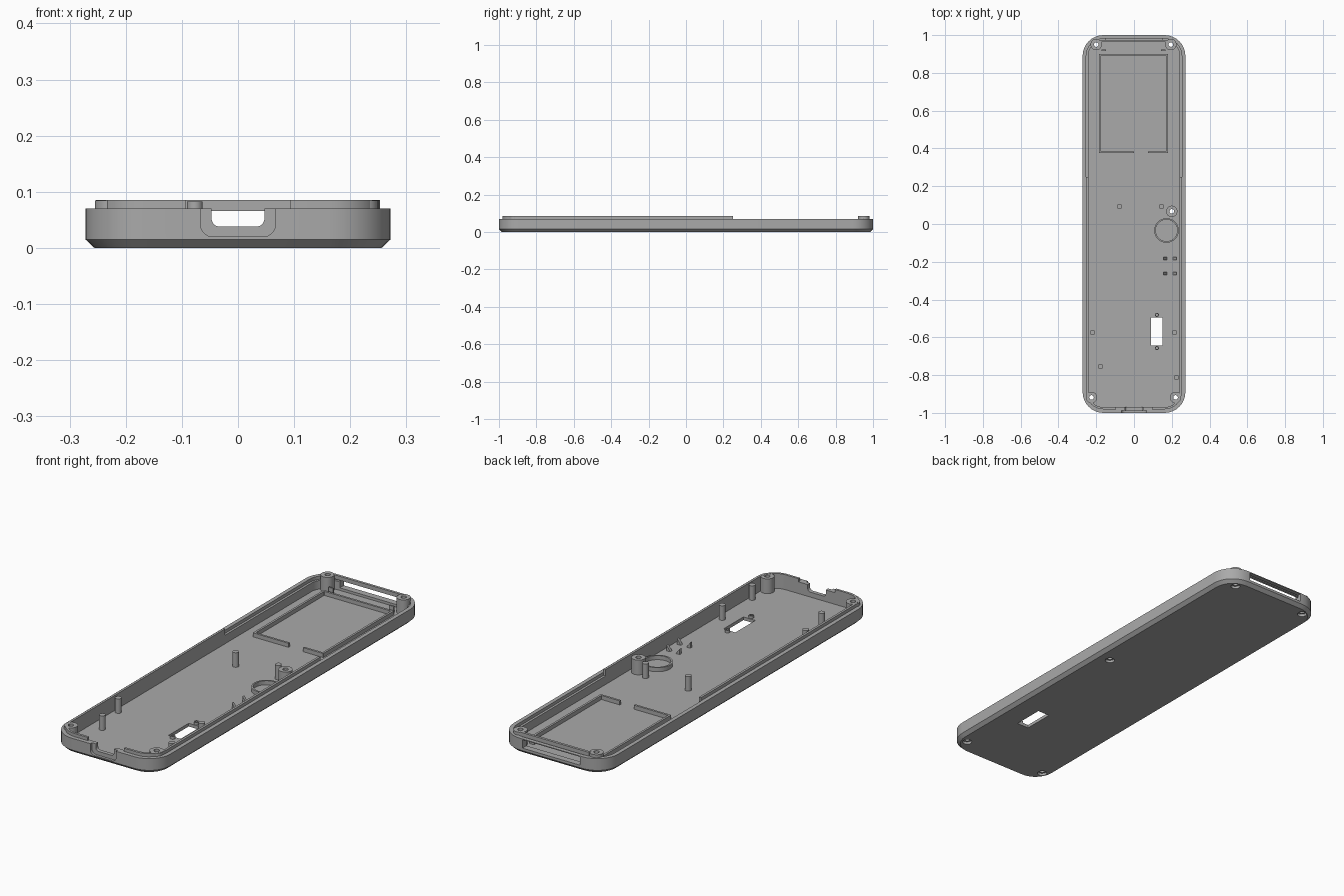
import bpy, bmesh, math
from mathutils import Vector

if "Cube" in bpy.data.objects:
    bpy.data.objects.remove(bpy.data.objects["Cube"])

grey = bpy.data.materials.new("mid_grey")
grey.use_nodes = True
colour = (0.4, 0.4, 0.4, 1)
grey.diffuse_color = colour
grey.node_tree.nodes["Principled BSDF"].inputs["Base Color"].default_value = colour

HX, HY, RADIUS = 0.272, 1.0, 0.11
RIM, TOP, FLOOR = 0.07, 0.085, 0.015
LIP, INNER = 0.019, 0.03


def finish(name, bm):
    bmesh.ops.recalc_face_normals(bm, faces=bm.faces)
    mesh = bpy.data.meshes.new(name)
    bm.to_mesh(mesh)
    bm.free()
    ob = bpy.data.objects.new(name, mesh)
    bpy.context.collection.objects.link(ob)
    mesh.materials.append(grey)
    return ob


def rounded(hx, hy, r, steps=8):
    """Outline of a rounded rectangle, counter-clockwise."""
    pts = []
    for k, (sx, sy) in enumerate([(1, 1), (-1, 1), (-1, -1), (1, -1)]):
        for i in range(steps + 1):
            a = math.pi / 2 * (k + i / steps)
            pts.append((sx * (hx - r) + r * math.cos(a), sy * (hy - r) + r * math.sin(a)))
    return pts


def shell(inset):
    return rounded(HX - inset, HY - inset, RADIUS - inset)


def circle(r, n=32):
    return [(r * math.cos(2 * math.pi * i / n), r * math.sin(2 * math.pi * i / n)) for i in range(n)]


def loft(name, sections, at=(0, 0), closed=False, upright=False):
    """Skin equal outlines; closed joins last to first, otherwise ends are capped."""
    bm = bmesh.new()
    rings = []
    for pts, h in sections:
        rings.append([bm.verts.new((x + at[0], h, y + at[1]) if upright
                                   else (x + at[0], y + at[1], h)) for x, y in pts])
    pairs = list(zip(rings, rings[1:]))
    if closed:
        pairs.append((rings[-1], rings[0]))
    else:
        bm.faces.new(rings[0])
        bm.faces.new(rings[-1])
    n = len(rings[0])
    for a, b in pairs:
        for i in range(n):
            j = (i + 1) % n
            bm.faces.new((a[i], a[j], b[j], b[i]))
    return finish(name, bm)


def tube(name, outer, inner, z0, z1, at=(0, 0)):
    return loft(name, [(outer, z0), (outer, z1), (inner, z1), (inner, z0)], at, True)


def box(name, x0, x1, y0, y1, z0, z1):
    bm = bmesh.new()
    bmesh.ops.create_cube(bm, size=1)
    for v in bm.verts:
        v.co = Vector(((x0 + x1) / 2 + v.co.x * (x1 - x0),
                       (y0 + y1) / 2 + v.co.y * (y1 - y0),
                       (z0 + z1) / 2 + v.co.z * (z1 - z0)))
    return finish(name, bm)


def cut(ob, *cutters):
    for c in cutters:
        c.hide_render = True
        m = ob.modifiers.new("cut", "BOOLEAN")
        m.operation, m.solver, m.object = "DIFFERENCE", "EXACT", c
    bpy.context.view_layer.update()
    data = bpy.data.meshes.new_from_object(
        ob.evaluated_get(bpy.context.evaluated_depsgraph_get()))
    ob.modifiers.clear()
    ob.data = data
    for c in cutters:
        bpy.data.objects.remove(c)


# Tray: chamfered underside, wall and floor
tray = loft("tray", [(shell(0.016), 0), (shell(0), FLOOR), (shell(0), RIM),
                     (shell(INNER), RIM), (shell(INNER), FLOOR)])

# Rebate around the back half of the rim
rebate = loft("rebate_cutter", [(shell(LIP), 0.055), (shell(LIP), 0.1)])
cut(rebate, box("front_keep", -1, 1, -2, 0.25, 0, 1))

# Front port: outer recess and an open notch
recess = loft("recess_cutter", [(rounded(0.067, 0.05, 0.022), y) for y in (-1.1, -0.988)],
              (0, 0.07), upright=True)
notch = loft("notch_cutter", [(rounded(0.047, 0.05, 0.014), y) for y in (-1.1, -0.9)],
             (0, 0.088), upright=True)
back_slot = box("slot_cutter", -0.15, 0.15, 0.94, 1.1, 0.027, 0.066)
switch_hole = box("switch_cutter", 0.09, 0.152, -0.643, -0.495, -0.1, 0.05)
cut(tray, rebate, recess, notch, back_slot, switch_hole)

# Screw bosses with through holes and countersunk undersides
bosses = {"back_right": (-0.2, 0.95), "back_left": (0.195, 0.95), "middle": (0.2, 0.067),
          "front_right": (-0.225, -0.918), "front_left": (0.22, -0.918)}
for key, at in bosses.items():
    cut(tray, loft("hole_cutter", [(circle(0.021), -0.01), (circle(0.021), 0.012),
                                   (circle(0.012), 0.012), (circle(0.012), 0.2)], at))
    tube(key + "_boss", circle(0.03), circle(0.012), 0.013, TOP - 0.001, at)

# Raised lip around the front half, open at the port
lip = tube("rim_lip", shell(LIP), shell(INNER), RIM - 0.01, TOP)
cut(lip, box("back_cutter", -1, 1, 0.25, 2, 0, 1),
    box("port_gap_cutter", -0.094, 0.094, -2, -0.9, 0, 1))

# Bar across the back opening, with small locating ribs
box("back_bar", -0.18, 0.18, 0.963, 0.975, 0.066, TOP)
for side, x in (("right", -0.16), ("left", 0.155)):
    box(side + "_locating_rib", x - 0.012, x + 0.012, 0.916, 0.923, 0.01, 0.045)

# Locating pegs
for i, at in enumerate([(-0.077, 0.093), (0.145, 0.093), (-0.22, -0.574),
                        (0.214, -0.574), (-0.177, -0.754), (0.225, -0.812)]):
    loft(f"peg_{i + 1}", [(circle(0.014, 24), 0.01), (circle(0.014, 24), 0.083)], at)

# Low frame with a gap in its front side
frame = tube("display_frame", rounded(0.183, 0.263, 0.001, 1), rounded(0.173, 0.253, 0.001, 1),
             0.01, 0.034, (-0.003, 0.638))
cut(frame, box("frame_gap_cutter", 0, 0.075, 0.3, 0.45, 0, 1))

# Round buzzer seat
tube("round_seat", circle(0.065, 48), circle(0.057, 48), 0.01, 0.034, (0.172, -0.034))

# Cradle clips: wedge posts facing each other
for y in (-0.183, -0.262):
    for x, s in ((0.167, 1), (0.214, -1)):
        profile = [(-s * 0.011, 0), (s * 0.011, 0), (s * 0.004, 0.012), (-s * 0.011, 0.032)]
        loft("cradle_clip", [(profile, y - 0.007), (profile, y + 0.007)],
             (x, 0.01), upright=True)

# Screw pads at each end of the switch opening
for y in (-0.481, -0.657):
    tube("switch_screw_pad", circle(0.011, 20), circle(0.006, 20), 0.01, 0.027, (0.121, y))

# Smooth the curved walls, keeping edges crisp
for ob in bpy.context.scene.objects:
    ob.select_set(ob.type == "MESH")
bpy.context.view_layer.objects.active = tray
bpy.ops.object.shade_smooth_by_angle(angle=math.radians(30))
